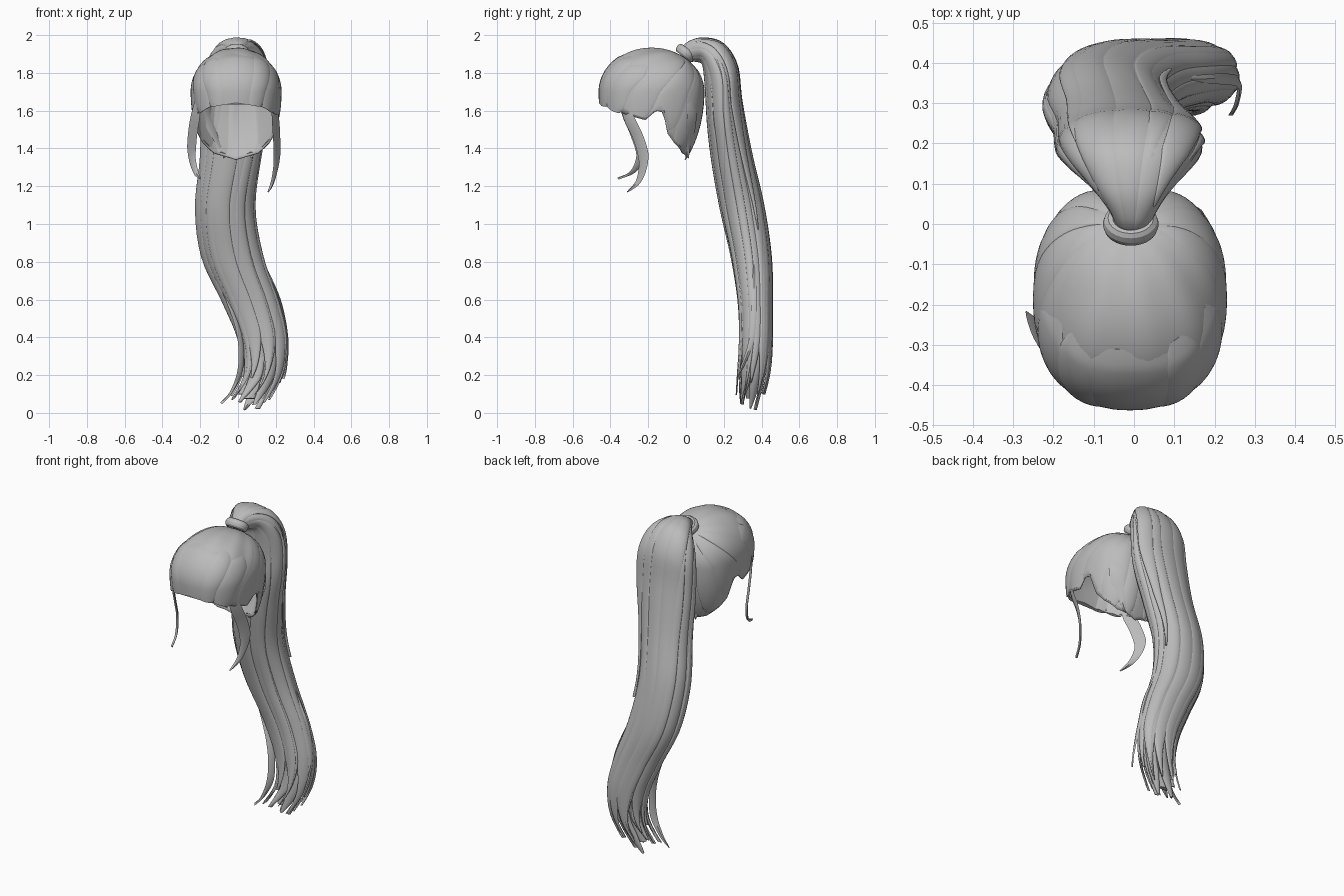
import bpy, math, random
from mathutils import Vector

random.seed(11)
if "Cube" in bpy.data.objects:
    bpy.data.objects.remove(bpy.data.objects["Cube"], do_unlink=True)

hair = bpy.data.materials.new("hair grey")
hair.use_nodes = True
hair.diffuse_color = (0.5, 0.5, 0.5, 1)
hair.node_tree.nodes["Principled BSDF"].inputs["Base Color"].default_value = hair.diffuse_color


def build(name, rings, capped=True):
    """Skin a list of equally long closed rings of points into one smooth object."""
    n = len(rings[0])
    verts = [p for ring in rings for p in ring]
    faces = []
    for r in range(len(rings) - 1):
        for k in range(n):
            a, b = r * n + k, r * n + (k + 1) % n
            faces.append((a, b, b + n, a + n))
    if capped:
        faces.append(tuple(reversed(range(n))))
        faces.append(tuple(range(len(verts) - n, len(verts))))
    mesh = bpy.data.meshes.new(name)
    mesh.from_pydata(verts, [], faces)
    mesh.materials.append(hair)
    obj = bpy.data.objects.new(name, mesh)
    bpy.context.collection.objects.link(obj)
    bpy.ops.object.select_all(action="DESELECT")
    obj.select_set(True)
    bpy.context.view_layer.objects.active = obj
    bpy.ops.object.shade_smooth_by_angle(angle=math.radians(50))
    return obj


def spline(rows, t):
    """Catmull-Rom through rows of numbers, t from 0 to 1."""
    x = min(max(t, 0), 1) * (len(rows) - 1)
    i = min(int(x), len(rows) - 2)
    f = x - i
    a, b, c, d = (rows[min(max(j, 0), len(rows) - 1)] for j in range(i - 1, i + 3))
    return [q + 0.5 * f * (r - p + f * (2 * p - 5 * q + 4 * r - s + f * (3 * (q - r) + s - p)))
            for p, q, r, s in zip(a, b, c, d)]


ARC = [(-math.cos(math.pi * k / 10), math.sin(math.pi * k / 10)) for k in range(11)]


def lock(name, surface, centre, width, start, end, lift, base=1, steps=24,
         tip=0.1, taper=4, root=0.5, twist=0):
    """Lens-shaped lock of hair lying on surface(u, v, scale)."""
    rings = []
    for i in range(steps + 1):
        f = i / steps
        v = start + (end - start) * f
        w = width * min(root + (1 - root) * f * 4, 1, tip + (1 - f) * taper)
        u = centre + twist * f
        rise = lift * min(1, 0.15 + f * 5)
        rings.append([surface(u + w * a, v, base + rise * b) for a, b in ARC + [(0, -0.8)]])
    return build(name, rings)


# Scalp: rays sweep from the tie to a shaped hairline
HEAD = Vector((-0.01, -0.18, 1.7))
TIE_DIR = Vector((0, 0.62, 0.78)).normalized()
HAIRLINE = ((0, 1.655), (35, 1.63), (60, 1.58), (82, 1.55), (95, 1.6), (103, 1.59),
            (109, 1.48), (120, 1.43), (140, 1.375), (180, 1.34))


def hairline(theta):
    deg = abs((math.degrees(theta) + 180) % 360 - 180)
    for (a, za), (b, zb) in zip(HAIRLINE, HAIRLINE[1:]):
        if deg <= b:
            return za + (zb - za) * (deg - a) / (b - a)
    return HAIRLINE[-1][1]


def head_point(d, scale):
    """Point on the head in direction d, squarer in plan than an ellipsoid."""
    flat = math.hypot(d.x, d.y)
    c, s = (d.x / flat, d.y / flat) if flat > 1e-6 else (0, 1)
    plan = (abs(c) ** 2.4 + abs(s) ** 2.4) ** (-1 / 2.4)
    height = 0.23 if d.z > 0 else 0.47
    return HEAD + Vector((0.235 * c * plan * flat, 0.272 * s * plan * flat, height * d.z)) * scale


def scalp(theta, v, scale=1):
    z = (hairline(theta) - HEAD.z) / 0.47
    r = math.sqrt(1 - z * z)
    rim = Vector((math.sin(theta) * r, -math.cos(theta) * r, z))
    angle = TIE_DIR.angle(rim)
    d = (TIE_DIR * math.sin((1 - v) * angle) + rim * math.sin(v * angle)) / math.sin(angle)
    return head_point(d, scale)


def groove(theta, v):
    return 1 + 0.01 * math.sin(theta * 13) * math.sin(math.pi * v) ** 2


COLS = 144
cap = build("scalp_cap", [[scalp(math.tau * k / COLS, v / 28, groove(math.tau * k / COLS, v / 28))
                           for k in range(COLS)] for v in range(1, 29)], capped=False)
shell = cap.modifiers.new("thickness", "SOLIDIFY")
shell.thickness = 0.006
shell.offset = 0

# Fringe: one broad panel with narrower ones tucked beside it
lock("fringe_centre", scalp, 0, 0.46, 0.5, 1.01, 0.04, tip=0.95, root=0.55)
for side in (-1, 1):
    lock("fringe_inner", scalp, side * 0.42, 0.2, 0.5, 1.01, 0.045, tip=0.85, root=0.5)
    lock("fringe_outer", scalp, side * 0.75, 0.24, 0.52, 1.01, 0.035, tip=0.7, root=0.4)
    # Broad locks swept back to the tie
    for k in range(4):
        lock("swept_lock", scalp, side * (1.25 + k * 0.48), 0.27, 0.1, 0.98, 0.025,
             tip=0.7, root=0.8)

# Ponytail: outer y z, inner y z, right and left edges
TAIL = ((-0.03, 1.925, 0.02, 1.86, -0.045, 0.04),
        (0.01, 1.965, 0.055, 1.86, -0.06, 0.055),
        (0.09, 1.985, 0.085, 1.85, -0.1, 0.09),
        (0.195, 1.955, 0.1, 1.78, -0.15, 0.135),
        (0.27, 1.84, 0.11, 1.68, -0.18, 0.16),
        (0.295, 1.65, 0.12, 1.52, -0.185, 0.155),
        (0.345, 1.38, 0.145, 1.32, -0.19, 0.11),
        (0.41, 1.1, 0.19, 1.07, -0.215, 0.08),
        (0.45, 0.82, 0.245, 0.82, -0.18, 0.125),
        (0.455, 0.58, 0.28, 0.58, -0.07, 0.21),
        (0.455, 0.38, 0.285, 0.38, 0.01, 0.255),
        (0.44, 0.2, 0.275, 0.2, 0.02, 0.235),
        (0.39, 0.01, 0.265, 0.04, -0.08, 0.15))


def tail(angle, v, scale=1):
    oy, oz, iy, iz, right, left = spline(TAIL, v)
    c, s = math.cos(angle) * scale, math.sin(angle) * scale
    return Vector(((right + left) / 2 + (left - right) / 2 * s,
                   (oy + iy) / 2 + (oy - iy) / 2 * c,
                   (oz + iz) / 2 + (oz - iz) / 2 * c))


def core_scale(v):
    return 0.94 - 4.5 * max(0, v - 0.82)


build("ponytail_core", [[tail(math.tau * k / 40, r / 60 * 0.97, core_scale(r / 60 * 0.97))
                         for k in range(40)] for r in range(61)])
for k in range(10):
    lock("ponytail_lock", tail, math.tau * k / 10 - 0.2, 0.42, 0, random.uniform(0.92, 1),
         random.uniform(0.08, 0.12), base=0.95 + 0.03 * (k % 2), steps=56, tip=0.12,
         taper=7, root=1, twist=random.uniform(0.5, 0.7))
for k in range(6):
    lock("ponytail_strand", tail, k + 0.3, 0.2, 0.15 + 0.07 * (k % 3), random.uniform(0.93, 1),
         0.06, base=1.03, steps=40, root=0.1, twist=0.7)
# Loose lock standing off the back left of the ponytail
lock("loose_lock", tail, 0.75, 0.3, 0.12, 0.62, 0.07, base=1.1, steps=36, root=0.2, taper=2, twist=0.3)
# Inner locks that fill the ragged end
for k in range(5):
    lock("end_lock", lambda u, v, s: tail(u, v, s - 0.4), k * 1.25, 0.6, 0.72,
         random.uniform(0.94, 1), 0.15, tip=0.15)


# Free hanging locks
def ribbon(name, path, width, thick, across, steps=24):
    rings = []
    for i in range(steps + 1):
        f = i / steps
        p = Vector(spline(path, f))
        ahead = Vector(spline(path, f + 0.02)) - Vector(spline(path, f - 0.02))
        out = Vector(across).cross(ahead).normalized()
        wide = ahead.cross(out).normalized()
        w = width * min(0.5 + f * 2, 1, 0.08 + (1 - f) * 2)
        rings.append([p + wide * w * a + out * thick * b
                      for a, b in ((-1, 0), (0, 1), (1, 0), (0, -1))])
    build(name, rings)


ribbon("right_side_lock", ((-0.19, -0.36, 1.76), (-0.22, -0.32, 1.6), (-0.24, -0.27, 1.48),
                           (-0.245, -0.24, 1.37), (-0.225, -0.28, 1.28), (-0.2, -0.36, 1.24)),
       0.035, 0.007, (-0.7, 0.8, 0))
ribbon("left_side_lock", ((0.17, -0.36, 1.74), (0.195, -0.31, 1.58), (0.205, -0.25, 1.45),
                          (0.205, -0.225, 1.34), (0.185, -0.25, 1.23), (0.16, -0.31, 1.17)),
       0.034, 0.007, (0.5, 0.8, 0))
for side in (-1, 1):
    ribbon("nape_lock", ((side * 0.16, 0.02, 1.68), (side * 0.16, 0.03, 1.57),
                         (side * 0.12, 0.02, 1.46), (side * 0.07, 0.01, 1.35)),
           0.035, 0.008, (side, -1, 0))
ribbon("left_tail_wisp", ((0.13, 0.36, 0.8), (0.22, 0.36, 0.6), (0.26, 0.35, 0.4),
                          (0.255, 0.3, 0.25), (0.24, 0.27, 0.18)), 0.014, 0.006, (0, 1, 0))
ribbon("right_tail_wisp", ((-0.1, 0.33, 0.7), (0.0, 0.31, 0.45), (0.015, 0.3, 0.25),
                           (-0.03, 0.29, 0.12), (-0.09, 0.29, 0.05)), 0.02, 0.008, (1, 1, 0))

# Band of hair wrapped round the root of the ponytail
bpy.ops.mesh.primitive_torus_add(location=(-0.008, 0.0, 1.905), rotation=(math.radians(-38), 0, 0),
                                 major_radius=0.046, minor_radius=0.017,
                                 major_segments=32, minor_segments=10)
band = bpy.context.object
band.name = "hair_band"
band.scale = (1.1, 0.95, 1.5)
band.data.materials.append(hair)
bpy.ops.object.shade_smooth_by_angle()
